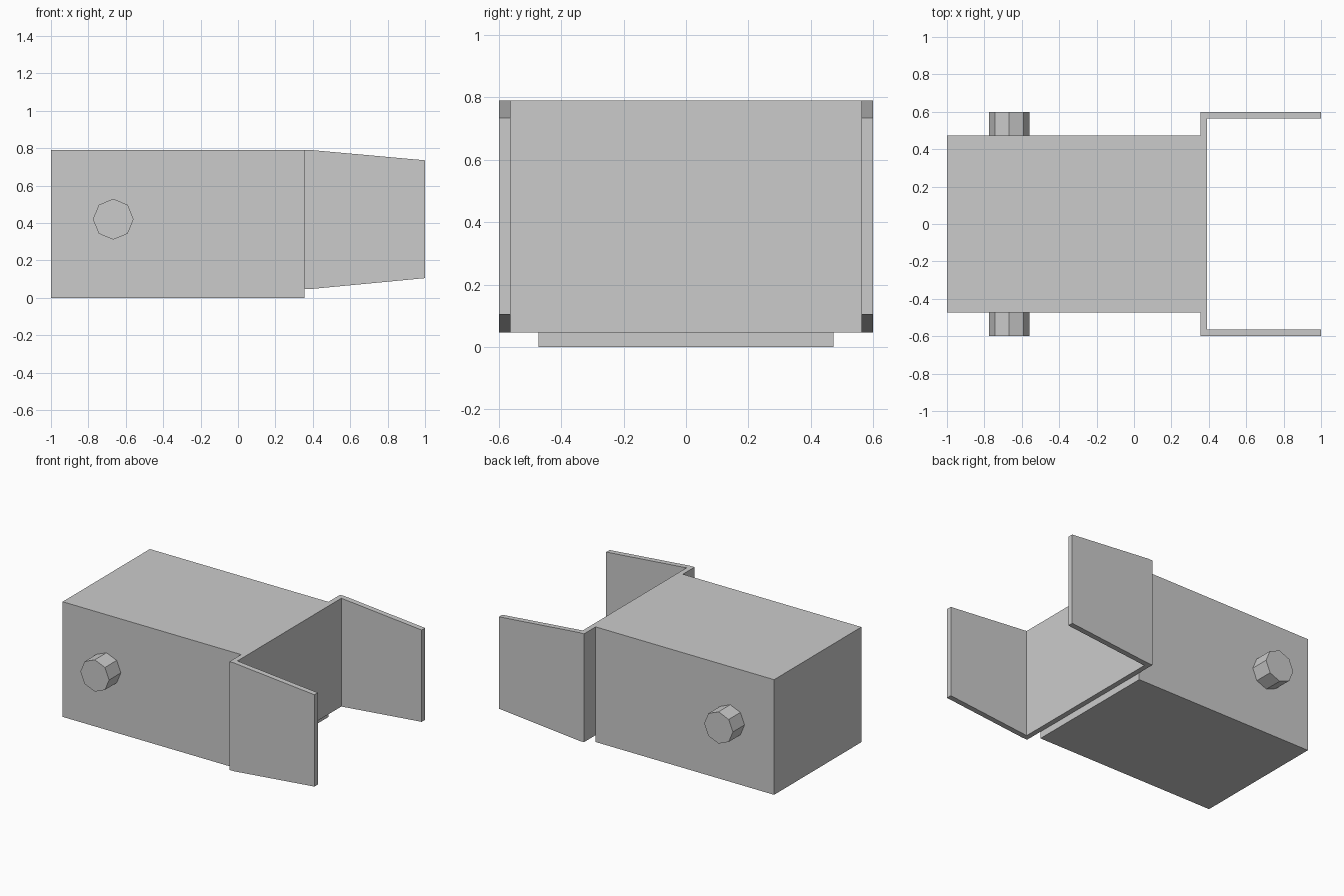
import bpy, bmesh, math
from mathutils import Matrix

if "Cube" in bpy.data.objects:
    bpy.data.objects.remove(bpy.data.objects["Cube"])


def add_object(name, bm):
    bmesh.ops.recalc_face_normals(bm, faces=bm.faces)
    mesh = bpy.data.meshes.new(name)
    bm.to_mesh(mesh)
    bm.free()
    obj = bpy.data.objects.new(name, mesh)
    bpy.context.collection.objects.link(obj)
    return obj


# Main block
X0, X1, HALF_Y, TOP = -1.0, 0.355, 0.473, 0.79
bm = bmesh.new()
bmesh.ops.create_cube(bm, size=1, matrix=Matrix.Translation(((X0 + X1) / 2, 0, TOP / 2))
                      @ Matrix.Diagonal((X1 - X0, 2 * HALF_Y, TOP, 1)))
add_object("body", bm)

# U-shaped bracket: plan outline, with arms that taper towards their tips
outline = [(0.355, -0.6), (0.39, -0.6), (1, -0.6), (1, -0.563), (0.39, -0.563),
           (0.39, 0.563), (1, 0.563), (1, 0.6), (0.39, 0.6), (0.355, 0.6)]
bm = bmesh.new()
low = [bm.verts.new((x, y, 0.105 if x == 1 else 0.047)) for x, y in outline]
high = [bm.verts.new((x, y, 0.735 if x == 1 else TOP)) for x, y in outline]
for ring in (low, high):
    for cap in ((0, 1, 4, 5, 8, 9), (1, 2, 3, 4), (5, 6, 7, 8)):
        bm.faces.new([ring[i] for i in cap])
for i in range(len(outline)):
    j = (i + 1) % len(outline)
    bm.faces.new((low[i], low[j], high[j], high[i]))
add_object("bracket", bm)

# Eight-sided pegs on both sides
for name, side in (("front_peg", -1), ("back_peg", 1)):
    bm = bmesh.new()
    bmesh.ops.create_cone(bm, cap_ends=True, segments=8, radius1=0.109, radius2=0.109,
                          depth=0.6 - HALF_Y,
                          matrix=Matrix.Translation((-0.667, side * (0.6 + HALF_Y) / 2, 0.42))
                          @ Matrix.Rotation(math.pi / 2, 4, 'X'))
    add_object(name, bm)
